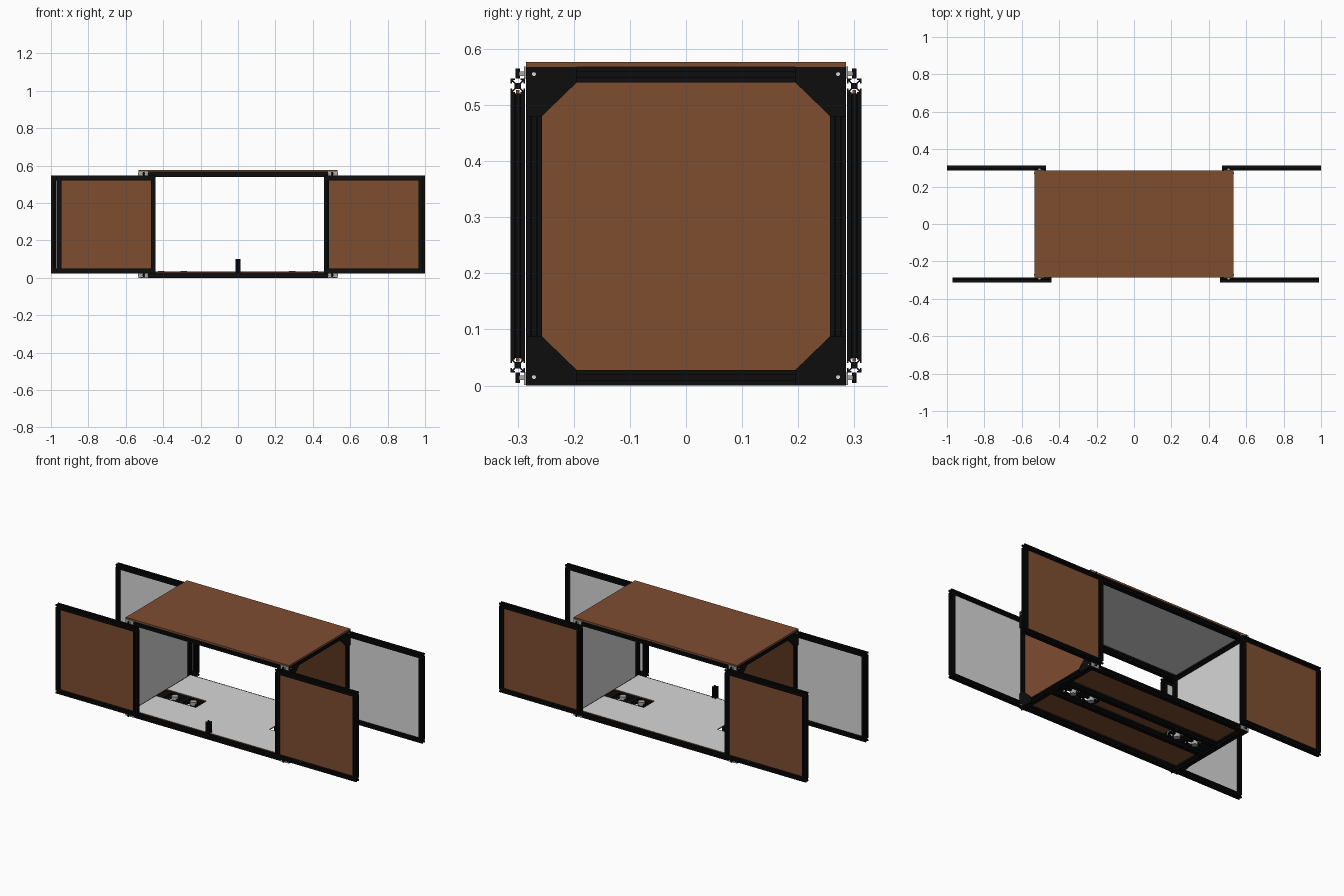
import bpy, bmesh, math
from mathutils import Vector, Matrix

if "Cube" in bpy.data.objects:
    bpy.data.objects.remove(bpy.data.objects["Cube"])


def material(name, rgb):
    m = bpy.data.materials.new(name)
    m.diffuse_color = (*rgb, 1)
    m.use_nodes = True
    m.node_tree.nodes["Principled BSDF"].inputs["Base Color"].default_value = m.diffuse_color
    return m


BROWN = material("brown_laminate", (0.21, 0.075, 0.03))
GREY = material("light_grey_lining", (0.68, 0.68, 0.68))
BLACK = material("black_metal", (0.004, 0.004, 0.004))
SILVER = material("silver_metal", (0.4, 0.4, 0.4))


def finish(bm, name, *mats):
    bmesh.ops.recalc_face_normals(bm, faces=bm.faces)
    me = bpy.data.meshes.new(name)
    bm.to_mesh(me)
    bm.free()
    ob = bpy.data.objects.new(name, me)
    bpy.context.collection.objects.link(ob)
    for m in mats:
        me.materials.append(m)
    return ob


def add_box(bm, lo, hi):
    lo, hi = Vector(lo), Vector(hi)
    mat = Matrix.Translation((lo + hi) / 2) @ Matrix.Diagonal((*(hi - lo), 1))
    bmesh.ops.create_cube(bm, size=1, matrix=mat)


def boxes(name, mat, *pairs):
    bm = bmesh.new()
    for lo, hi in pairs:
        add_box(bm, lo, hi)
    return finish(bm, name, mat)


def panel(name, pairs, inner):
    """Board that is grey on the side facing `inner`, brown elsewhere."""
    ob = boxes(name, BROWN, *pairs)
    ob.data.materials.append(GREY)
    for f in ob.data.polygons:
        f.material_index = int(f.normal.dot(Vector(inner)) > 0.9)
    return ob


def extrude(bm, pts, axis, a, b):
    """Extrude a closed outline along axis 0/1/2 from a to b."""
    def put(p, t):
        v = list(p)
        v.insert(axis, t)
        return bm.verts.new(v)
    lo, hi = [put(p, a) for p in pts], [put(p, b) for p in pts]
    bm.faces.new(lo)
    bm.faces.new(hi)
    n = len(pts)
    for i in range(n):
        j = (i + 1) % n
        bm.faces.new((lo[i], lo[j], hi[j], hi[i]))


# Slotted square profile, one side repeated four times
SIDE = [(1, 1), (.36, 1), (.36, .8), (.62, .8), (.32, .44),
        (-.32, .44), (-.62, .8), (-.36, .8), (-.36, 1)]


def beam(bm, axis, a, b, centre, half=0.013):
    pts = []
    for k in range(4):
        c, s = round(math.cos(k * math.pi / 2)), round(math.sin(k * math.pi / 2))
        pts += [(centre[0] + half * (c * u - s * v), centre[1] + half * (s * u + c * v))
                for u, v in SIDE]
    extrude(bm, pts, axis, a, b)


def cylinder(name, mat, centre, r, depth, axis='Z', ring=0):
    bm = bmesh.new()
    rot = {'X': Matrix.Rotation(math.pi / 2, 4, 'Y'),
           'Y': Matrix.Rotation(math.pi / 2, 4, 'X'), 'Z': Matrix()}[axis]
    bmesh.ops.create_cone(bm, cap_ends=not ring, segments=24, radius1=r, radius2=r,
                          depth=depth, matrix=Matrix.Translation(centre) @ rot)
    ob = finish(bm, name, mat)
    if ring:
        ob.modifiers.new("wall", 'SOLIDIFY').thickness = ring
    bpy.ops.object.select_all(action='DESELECT')
    ob.select_set(True)
    bpy.context.view_layer.objects.active = ob
    bpy.ops.object.shade_smooth_by_angle(angle=math.radians(35))
    return ob


# Main frame of slotted bars
W, D, H, h = 0.528, 0.285, 0.568, 0.014
bm = bmesh.new()
for s in (-1, 1):
    for z in (h, H - h):
        beam(bm, 0, -W + 2 * h, W - 2 * h, (s * (D - h), z), h)
        beam(bm, 1, -D + 2 * h, D - 2 * h, (s * (W - h), z), h)
    for t in (-1, 1):
        beam(bm, 2, 0, H, (s * (W - h), t * (D - h)), h)
finish(bm, "main_frame", BLACK)

# Top, end and floor boards
panel("top_board", [((-0.532, -D, H), (0.532, D, 0.577))], (0, 0, -1))
for s, side in ((-1, "left"), (1, "right")):
    x = s * (W - h)
    panel(side + "_end_board", [((x - .003, -.262, .022), (x + .003, .262, .546))], (-s, 0, 0))
zf = (0.028, 0.034)
floor = [((-.5, s * .05 if s > 0 else -.272, zf[0]), (.5, .272 if s > 0 else -.05, zf[1]))
         for s in (-1, 1)]
floor += [((-.24, -.05, zf[0]), (.24, .05, zf[1]))]
panel("floor_board", floor, (0, 0, 1))

# Rails under the floor
bm = bmesh.new()
for s in (-1, 1):
    beam(bm, 0, -.5, .5, (s * .057, h), 0.0135)
finish(bm, "floor_rails", BLACK)

# Wheel mounts in the floor slots
for s, side in ((-1, "left"), (1, "right")):
    for i, x in enumerate((.29, .41)):
        cylinder(f"{side}_mount_ring_{i}", BLACK, (s * x, 0, .022), .046, .012, ring=.01)
        cylinder(f"{side}_mount_hub_{i}", SILVER, (s * x, 0, .02), .018, .036)
    boxes(side + "_mount_bar", BLACK,
          ((min(s * .24, s * .5), -.008, .016), (max(s * .24, s * .5), .008, .026)),
          ((s * .35 - .012, -.045, .014), (s * .35 + .012, .045, .027)),
          ((s * .48 - .02, -.045, .014), (s * .48 + .02, .045, .027)))

# Corner gussets and their screws
GUSSET = [(.285, 0), (.195, 0), (.195, .028), (.257, .088), (.285, .088)]
for s, side in ((-1, "left"), (1, "right")):
    bm = bmesh.new()
    for t in (-1, 1):
        for up in (0, 1):
            pts = [(t * y, H - z if up else z) for y, z in GUSSET]
            extrude(bm, pts, 0, s * W, s * (W + .005))
            cylinder(side + "_gusset_screw", GREY,
                     (s * (W + .004), t * .271, H - .013 if up else .015), .0035, .005, 'X')
    finish(bm, side + "_gussets", BLACK)

# Opened doors: slotted frame with a two-sided board
DOORS = {"front_left": (-.97, -.44, -1), "front_right": (.46, .99, -1),
         "back_left": (-1.0, -.47, 1), "back_right": (.47, 1.0, 1)}
for name, (x0, x1, s) in DOORS.items():
    y = s * 0.3
    bm = bmesh.new()
    for z in (.036, .534):
        beam(bm, 0, x0, x1, (y, z))
    for x in (x0 + .013, x1 - .013):
        beam(bm, 2, .049, .521, (x, y))
    finish(bm, name + "_door_frame", BLACK)
    panel(name + "_door_board",
          [((x0 + .02, y - .003, .043), (x1 - .02, y + .003, .527))], (0, -s, 0))
    # Hinges above and below the door
    hx = math.copysign(.505, x0)
    for tag, z, zb in (("upper", .556, .558), ("lower", .014, .012)):
        ya, yb = sorted((s * .285, s * .289))
        yc, yd = sorted((s * .285, s * .298))
        boxes(f"{name}_{tag}_hinge", SILVER,
              ((hx - .025, ya, zb - .011), (hx + .025, yb, zb + .011)),
              ((hx - .008, yc, z - .004), (hx + .008, yd, z + .004)))
        cylinder(f"{name}_{tag}_hinge_pin", BLACK, (hx, y, z), .004, .018)

# Door stop in the middle of the front edge
bm = bmesh.new()
beam(bm, 2, .028, .1, (0, -.271), .0125)
finish(bm, "door_stop", BLACK)
